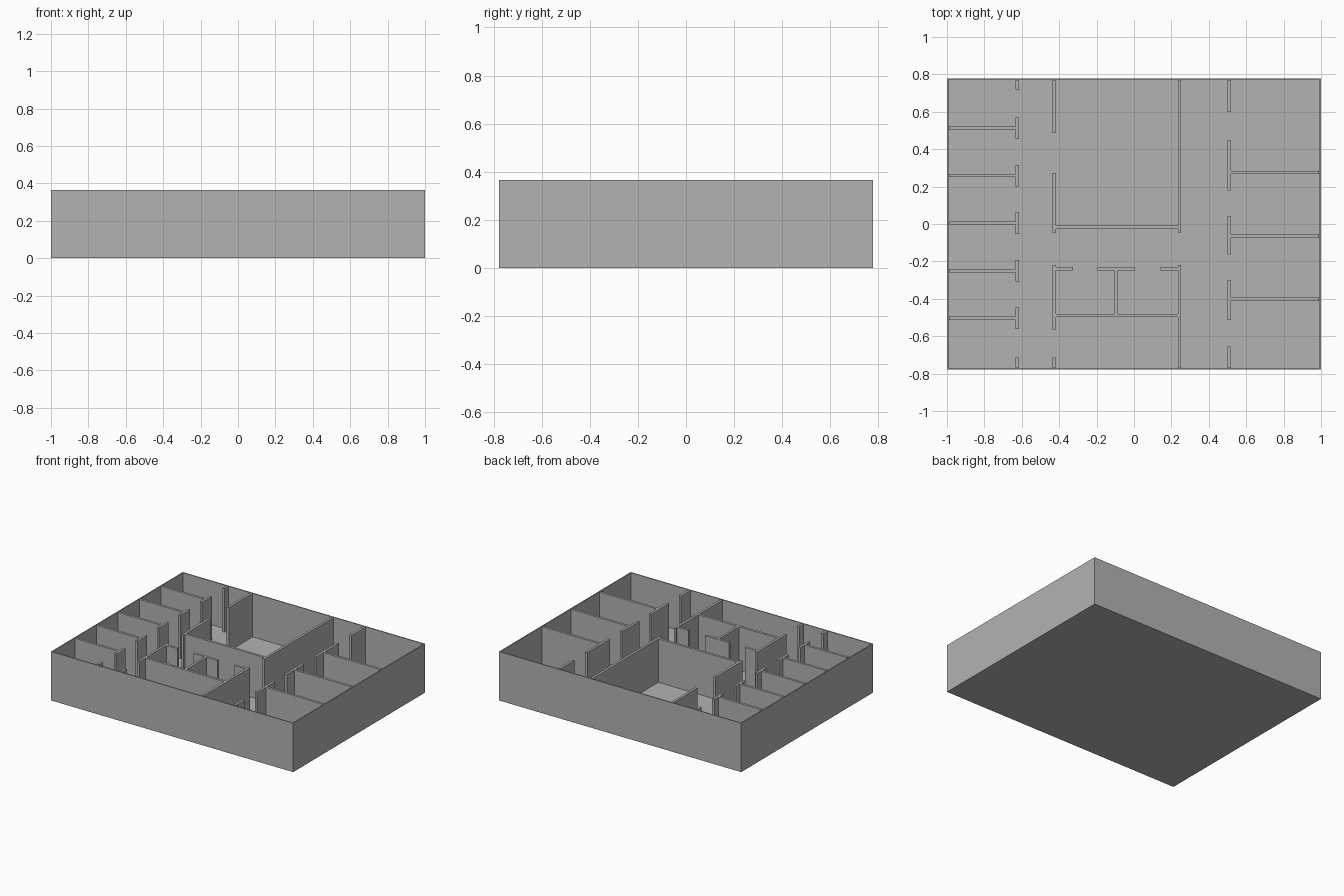
import bpy
import bmesh
from mathutils import Matrix, Vector

if "Cube" in bpy.data.objects:
    bpy.data.objects.remove(bpy.data.objects["Cube"])

HX, HY, TOP = 1.0, 0.777, 0.365      # outer half sizes and height
FLOOR, SHELL, T = 0.04, 0.011, 0.018  # slab, outer wall, partition thickness
IX, IY = HX - SHELL, HY - SHELL

grey = bpy.data.materials.new("plain_grey")
grey.use_nodes = True
colour = (0.45, 0.45, 0.45, 1)
grey.diffuse_color = colour
grey.node_tree.nodes["Principled BSDF"].inputs["Base Color"].default_value = colour


def finish(name, bm):
    mesh = bpy.data.meshes.new(name)
    bm.to_mesh(mesh)
    bm.free()
    mesh.materials.append(grey)
    obj = bpy.data.objects.new(name, mesh)
    bpy.context.collection.objects.link(obj)


def add_box(bm, x0, x1, y0, y1, z0, z1):
    place = Matrix.Translation(((x0 + x1) / 2, (y0 + y1) / 2, (z0 + z1) / 2))
    size = Matrix.Diagonal((x1 - x0, y1 - y0, z1 - z0, 1))
    bmesh.ops.create_cube(bm, size=1, matrix=place @ size)


def along_y(name, x, spans):
    """Wall running front to back, broken by doorways."""
    bm = bmesh.new()
    for y0, y1 in spans:
        add_box(bm, x - T / 2, x + T / 2, y0, y1, FLOOR, TOP)
    finish(name, bm)


def along_x(name, ys, spans):
    """Walls running left to right, repeated at each y."""
    bm = bmesh.new()
    for y in ys:
        for x0, x1 in spans:
            add_box(bm, x0, x1, y - T / 2, y + T / 2, FLOOR, TOP)
    finish(name, bm)


# Outer shell: a block with its top inset and pushed down to the floor
bm = bmesh.new()
add_box(bm, -HX, HX, -HY, HY, 0, TOP)
lid = max(bm.faces, key=lambda f: f.calc_center_median().z)
bmesh.ops.inset_individual(bm, faces=[lid], thickness=SHELL)
pit = bmesh.ops.extrude_discrete_faces(bm, faces=[lid])["faces"][0]
bmesh.ops.translate(bm, verts=pit.verts, vec=Vector((0, 0, FLOOR - TOP)))
bmesh.ops.recalc_face_normals(bm, faces=bm.faces)
finish("outer_walls_and_floor", bm)

# Row of small rooms on the right-hand side (-x)
A, B, C, D = -0.624, -0.426, 0.243, 0.509   # the four long wall lines
room_ys = [0.513 - 0.254 * i for i in range(5)]
piers = [(y - 0.058, y + 0.056) for y in room_ys]
along_y("small_room_door_wall", A, [(0.72, IY), *piers, (-IY, -0.715)])
along_x("small_room_dividers", room_ys, [(-IX, A - T / 2)])

# Central hall and core rooms
along_y("core_right_wall", B, [(0.487, IY), (-0.045, 0.274),
                               (-0.565, -0.218), (-IY, -0.715)])
along_y("core_left_wall", C, [(-0.045, IY), (-IY, -0.218)])
inner = (B + T / 2, C - T / 2)
along_x("hall_front_wall", [-0.018], [inner])
along_x("core_door_wall", [-0.24], [(inner[0], -0.325), (-0.195, 0.005),
                                    (0.141, inner[1])])
along_x("core_front_wall", [-0.489], [inner])
along_y("core_divider", -0.094, [(-0.489 + T / 2, -0.24 - T / 2)])

# Row of large rooms on the left-hand side (+x)
along_y("large_room_door_wall", D, [(0.6, IY), (0.18, 0.45), (-0.163, 0.04),
                                    (-0.513, -0.302), (-IY, -0.655)])
along_x("large_room_dividers", [0.275, -0.065, -0.403], [(D + T / 2, IX)])
